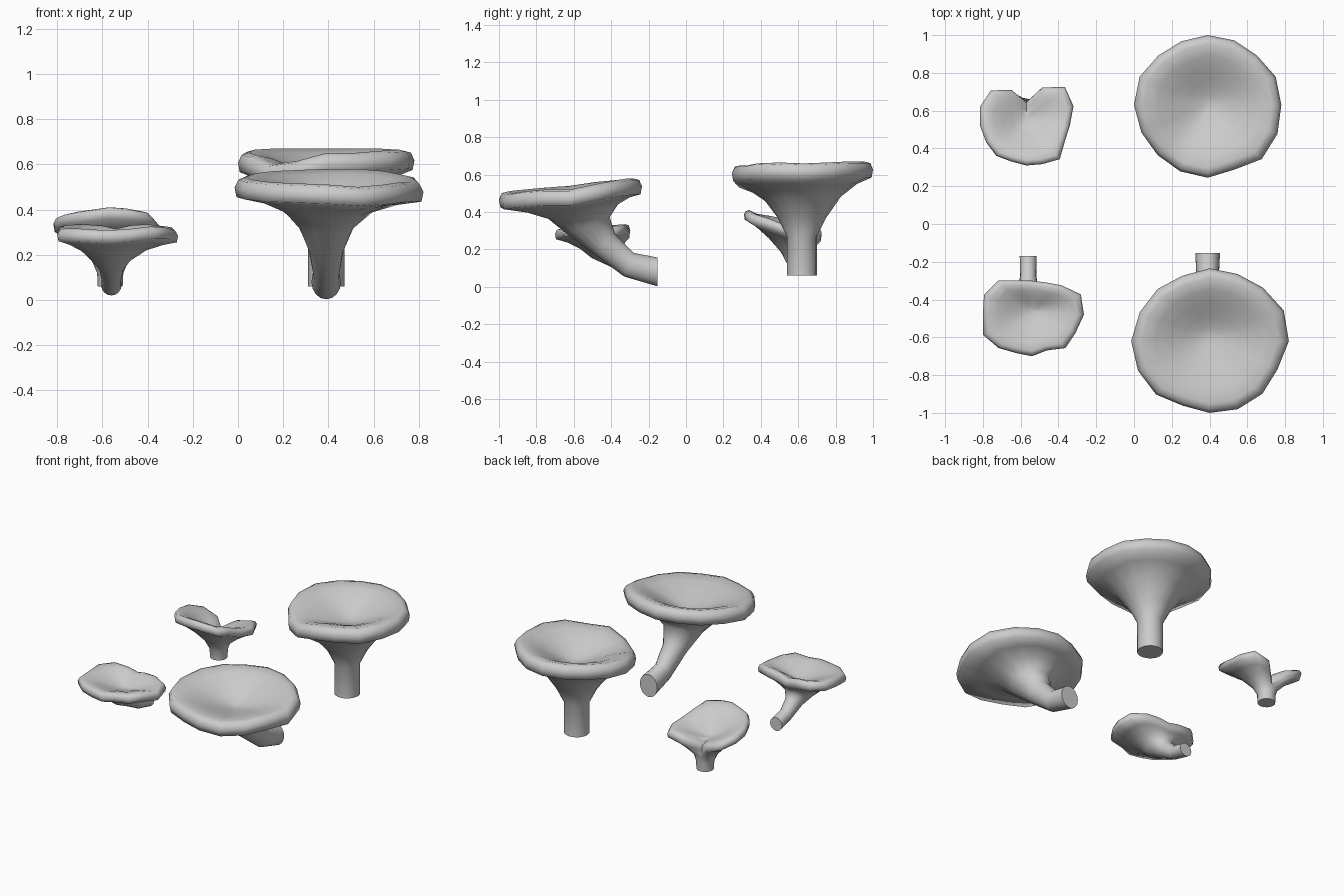
import bpy, bmesh
from math import sin, cos, radians, pi
from mathutils import Vector

N = 16  # sides per ring, starting at +x and going counter-clockwise


def mushroom(name, stem_x, stem, centre, radii, tops, thick, dip, under, squash=1.0):
    """Loft: stem rings (y, z, r, tilt) -> flaring underside -> wavy rim -> hollow top."""
    dirs = [Vector((cos(2 * pi * i / N), sin(2 * pi * i / N), 0)) for i in range(N)]
    c = Vector((centre[0], centre[1], 0))

    def rim(scale, dz):
        return [c + d * r * scale + Vector((0, 0, z + dz))
                for d, r, z in zip(dirs, radii, tops)]

    # stem
    rings = []
    for k, (y, z, r, tilt) in enumerate(stem):
        t = radians(tilt)
        w = r * (squash if k < 2 else 1.0)
        rings.append([Vector((stem_x + w * d.x, y + r * d.y * cos(t), z + r * d.y * sin(t)))
                      for d in dirs])
    # flaring underside
    low = rim(0.98, -thick)
    last = rings[-1]
    for a, b in under:
        ring = []
        for p, q in zip(last, low):
            v = p.lerp(q, a)
            v.z = p.z + (q.z - p.z) * b
            ring.append(v)
        rings.append(ring)
    # rolled rim, highest a little way in
    rings += [low, rim(1.0, -thick * 0.5), rim(0.96, -thick * 0.1), rim(0.87, 0)]
    # hollow top
    top = rings[-1]
    pit = Vector(dip)
    for a, b in ((0.2, 0.14), (0.42, 0.40), (0.65, 0.70), (0.85, 0.92)):
        ring = []
        for p in top:
            v = p.lerp(pit, a)
            v.z = p.z + (pit.z - p.z) * b
            ring.append(v)
        rings.append(ring)

    bm = bmesh.new()
    vr = [[bm.verts.new(p) for p in ring] for ring in rings]
    for lo, hi in zip(vr, vr[1:]):
        for i in range(N):
            j = (i + 1) % N
            bm.faces.new((lo[i], lo[j], hi[j], hi[i]))
    tip = bm.verts.new(pit)
    for i in range(N):
        bm.faces.new((vr[-1][i], vr[-1][(i + 1) % N], tip))
    bm.faces.new(vr[0][::-1])
    bmesh.ops.recalc_face_normals(bm, faces=bm.faces)
    me = bpy.data.meshes.new(name)
    bm.to_mesh(me)
    bm.free()
    ob = bpy.data.objects.new(name, me)
    bpy.context.collection.objects.link(ob)
    bpy.ops.object.select_all(action='DESELECT')
    ob.select_set(True)
    bpy.context.view_layer.objects.active = ob
    bpy.ops.object.shade_smooth_by_angle(angle=radians(75))


# large upright mushroom at the back
mushroom("large_upright_mushroom", 0.39,
         [(0.62, 0.06, 0.08, 0), (0.62, 0.27, 0.08, 0), (0.62, 0.37, 0.13, 0)],
         (0.39, 0.63),
         [.39, .39, .37, .37, .37, .365, .37, .39, .39, .38, .375, .38, .385, .37, .405, .40],
         [.66, .665, .67, .67, .67, .67, .67, .665, .65, .64, .60, .615, .65, .65, .66, .665],
         0.085, (0.40, 0.64, 0.54), [(.32, .52), (.68, .84)])

# large bent mushroom at the front
mushroom("large_bent_mushroom", 0.39,
         [(-0.153, 0.08, 0.077, 90), (-0.305, 0.118, 0.068, 68),
          (-0.435, 0.228, 0.078, 44), (-0.525, 0.33, 0.125, 20)],
         (0.40, -0.62),
         [.42, .425, .40, .385, .385, .375, .39, .40, .415, .41, .40, .37, .38, .39, .395, .39],
         [.52, .55, .57, .58, .58, .575, .57, .56, .54, .53, .52, .515, .51, .50, .51, .52],
         0.085, (0.40, -0.59, 0.43), [(.27, .56), (.64, .86)], 0.85)

# small upright mushroom with a notched cap
mushroom("small_notched_mushroom", -0.565,
         [(0.60, 0.06, 0.055, 0), (0.60, 0.12, 0.058, 0), (0.585, 0.17, 0.08, -12)],
         (-0.57, 0.52),
         [.23, .27, .29, .22, .125, .205, .265, .265, .245, .23, .225, .205, .21, .22, .25, .22],
         [.335, .315, .315, .29, .235, .28, .32, .35, .365, .38, .39, .40, .41, .405, .39, .365],
         0.05, (-0.57, 0.56, 0.26), [(.33, .42), (.68, .77)])

# small bent mushroom at the front
mushroom("small_bent_mushroom", -0.56,
         [(-0.17, 0.065, 0.045, 90), (-0.275, 0.09, 0.043, 68),
          (-0.36, 0.145, 0.056, 44), (-0.42, 0.185, 0.09, 20)],
         (-0.54, -0.48),
         [.275, .28, .22, .185, .18, .197, .255, .275, .26, .28, .25, .22, .22, .205, .25, .25],
         [.31, .325, .335, .33, .315, .33, .335, .33, .32, .315, .315, .31, .31, .315, .325, .325],
         0.055, (-0.54, -0.46, 0.255), [(.33, .5), (.68, .82)])
